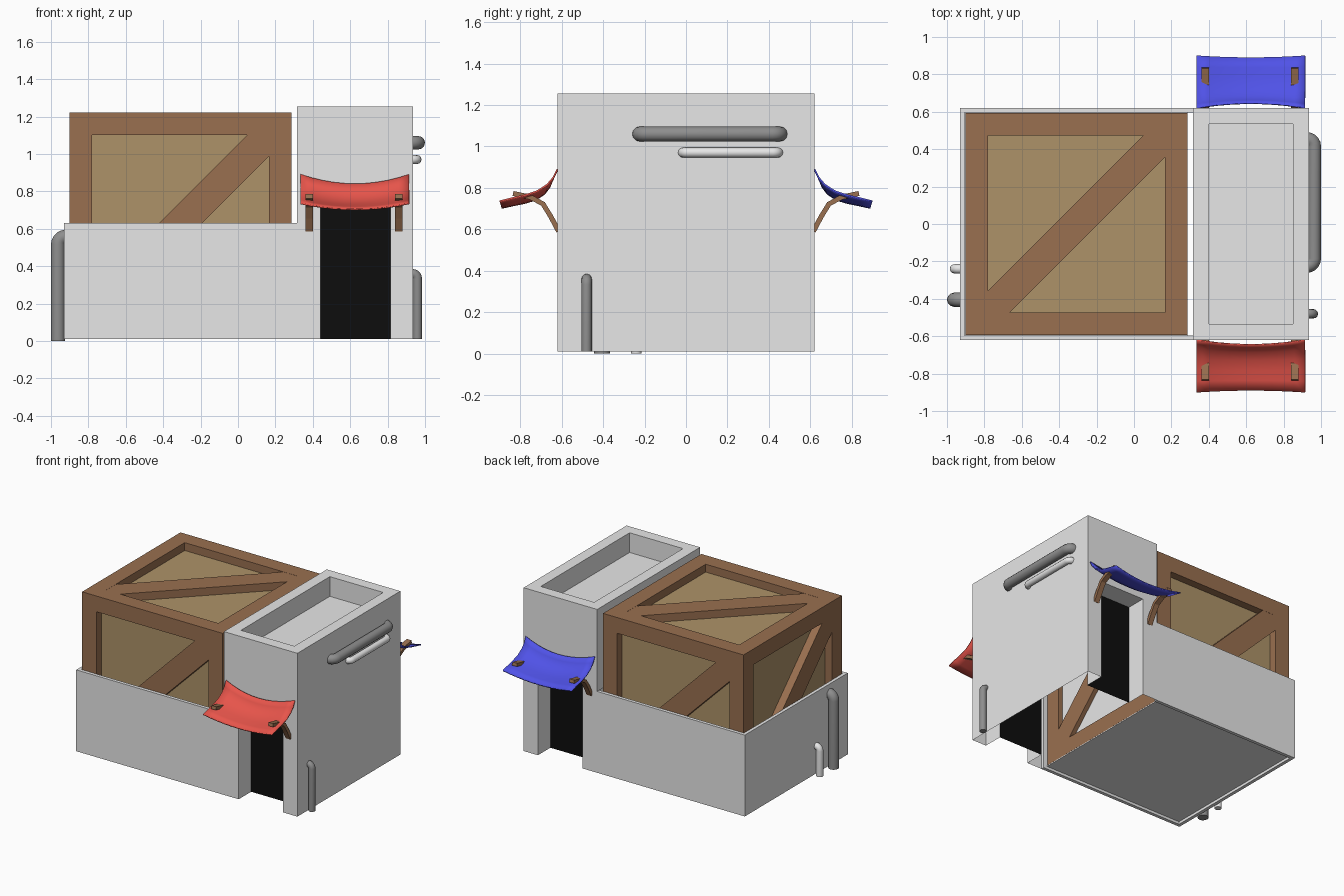
import bpy, bmesh, math
from mathutils import Matrix, Vector

old = bpy.data.objects.get("Cube")
if old:
    bpy.data.objects.remove(old, do_unlink=True)


def material(name, r, g, b):
    m = bpy.data.materials.new(name)
    m.use_nodes = True
    m.diffuse_color = (r, g, b, 1)
    m.node_tree.nodes["Principled BSDF"].inputs["Base Color"].default_value = (r, g, b, 1)
    return m


PLASTER = material("light_grey", 0.8, 0.8, 0.8)
METAL = material("dark_grey", 0.27, 0.27, 0.27)
BLACK = material("black", 0.004, 0.004, 0.004)
TIMBER = material("brown_wood", 0.32, 0.16, 0.08)
BOARD = material("tan_wood", 0.42, 0.29, 0.14)
RED = material("red_cloth", 0.8, 0.09, 0.07)
BLUE = material("blue_cloth", 0.08, 0.085, 0.8)


def finish(name, bm, *mats):
    bmesh.ops.recalc_face_normals(bm, faces=bm.faces)
    me = bpy.data.meshes.new(name)
    bm.to_mesh(me)
    bm.free()
    for m in mats:
        me.materials.append(m)
    ob = bpy.data.objects.new(name, me)
    bpy.context.collection.objects.link(ob)
    return ob


def add_box(bm, lo, hi, matrix=Matrix()):
    lo, hi = Vector(lo), Vector(hi)
    fit = Matrix.Translation((lo + hi) / 2) @ Matrix.Diagonal((*(hi - lo), 1))
    bmesh.ops.create_cube(bm, size=1, matrix=matrix @ fit)


def add_face(bm, pts):
    return bm.faces.new([bm.verts.new(p) for p in pts])


X0, X1, Y, Z0, Z1 = 0.315, 0.935, 0.62, 0.01, 1.255
LEFT, LOW = -0.93, 0.63
DEEP = 0.15

# Tower: open-bottomed shell with a sunken roof and two door niches
bm = bmesh.new()
roof = add_face(bm, [(X0, -Y, Z1), (X1, -Y, Z1), (X1, Y, Z1), (X0, Y, Z1)])
bm.normal_update()
bmesh.ops.inset_individual(bm, faces=[roof], thickness=0.12)
bmesh.ops.inset_individual(bm, faces=[roof], thickness=0.0005, depth=-DEEP)
for x, z in ((X0, LOW), (X1, Z0)):
    add_face(bm, [(x, -Y, z), (x, Y, z), (x, Y, Z1), (x, -Y, Z1)])
arch = [(0.44, Z0), (0.44, 0.77), (0.815, 0.77), (0.815, Z0)]
outline = [(X0, Z0)] + arch + [(X1, Z0), (X1, Z1), (X0, Z1)]
for s in (-1, 1):
    front, back = s * Y, s * (Y - DEEP)
    add_face(bm, [(x, front, z) for x, z in outline])
    for (xa, za), (xb, zb) in zip(arch, arch[1:]):
        add_face(bm, [(xa, front, za), (xb, front, zb), (xb, back, zb), (xa, back, za)])
    add_face(bm, [(x, back, z) for x, z in arch]).material_index = 1
bmesh.ops.remove_doubles(bm, verts=bm.verts, dist=0.0001)
finish("tower", bm, PLASTER, BLACK)

# Low walls around the crate, with a raised floor
T = 0.025
bm = bmesh.new()
add_box(bm, (LEFT, -Y, Z0), (LEFT + T, Y, LOW))
for s in (-1, 1):
    add_box(bm, (LEFT + T, s * (Y - T / 2) - T / 2, Z0), (X0, s * (Y - T / 2) + T / 2, LOW))
add_box(bm, (LEFT + T, T - Y, 0.03), (0.285, Y - T, 0.037))
add_box(bm, (0.24, -0.5, 0.1), (0.25, 0.5, 1.1))
finish("low_walls", bm, PLASTER)

# Crate: boards inside a timber frame with one diagonal brace per face
H, BEAM, SUNK = 0.5925, 0.12, 0.06
centre = Matrix.Translation((-0.3075, 0, 0.63))
bm = bmesh.new()
add_box(bm, [SUNK - H] * 3, [H - SUNK] * 3, centre)
finish("crate_boards", bm, BOARD)

bm = bmesh.new()
I = H - BEAM
for s in (-1, 1):
    for t in (-1, 1):
        for axis in range(3):
            reach = (H, I, I)[axis]
            lo, hi = [0] * 3, [0] * 3
            lo[axis], hi[axis] = -reach, reach
            for k, sign in zip([a for a in range(3) if a != axis], (s, t)):
                lo[k], hi[k] = sorted((sign * I, sign * H))
            add_box(bm, lo, hi, centre)
half = I * math.sqrt(2) + 0.084
turns = [Matrix()] + [Matrix.Rotation(i * math.pi / 2, 4, 'Z') @ Matrix.Rotation(math.pi / 2, 4, 'X')
                      for i in range(4)]
for turn in turns:
    add_box(bm, (-half, -0.0815, H - SUNK - 0.01), (half, 0.0815, H - 0.001),
            centre @ turn @ Matrix.Rotation(math.pi / 4, 4, 'Z'))
finish("crate_frame", bm, TIMBER)


# Pipes: round tubes whose corners are rounded
def pipe(name, pts, radius, bend, mat):
    pts = [Vector(p) for p in pts]
    path = [pts[0]]
    for a, b, c in zip(pts, pts[1:], pts[2:]):
        start = b + (a - b).normalized() * bend
        end = b + (c - b).normalized() * bend
        hub = start + end - b
        for i in range(6):
            ang = i / 5 * math.pi / 2
            path.append(hub + (start - hub) * math.cos(ang) + (end - hub) * math.sin(ang))
    path.append(pts[-1])
    cu = bpy.data.curves.new(name, 'CURVE')
    cu.dimensions = '3D'
    cu.bevel_depth = radius
    cu.bevel_resolution = 4
    cu.use_fill_caps = True
    sp = cu.splines.new('POLY')
    sp.points.add(len(path) - 1)
    for p, co in zip(sp.points, path):
        p.co = (*co, 1)
    tmp = bpy.data.objects.new(name + "_path", cu)
    bpy.context.collection.objects.link(tmp)
    me = bpy.data.meshes.new_from_object(tmp.evaluated_get(bpy.context.evaluated_depsgraph_get()))
    bpy.data.objects.remove(tmp, do_unlink=True)
    me.name = name
    me.materials.clear()
    me.materials.append(mat)
    bpy.context.collection.objects.link(bpy.data.objects.new(name, me))


def wall_rail(name, x, ya, yb, z, r, mat):
    pipe(name, [(X1 - 0.02, ya, z), (x, ya, z), (x, yb, z), (X1 - 0.02, yb, z)], r, r * 1.1, mat)


def drain(name, wall, x, y, base, top, r, mat):
    pipe(name, [(x, y, base), (x, y, top), (wall, y, top)], r, r * 1.1, mat)


wall_rail("upper_rail", 0.964, -0.225, 0.455, 1.06, 0.036, METAL)
wall_rail("lower_rail", 0.957, -0.015, 0.445, 0.97, 0.024, PLASTER)
drain("side_drain", 0.92, 0.959, -0.48, Z0, 0.36, 0.025, METAL)
drain("large_drain", LEFT + 0.02, -0.962, -0.405, 0, 0.557, 0.038, METAL)
drain("small_drain", LEFT + 0.02, -0.96, -0.24, 0, 0.22, 0.025, PLASTER)

# Awnings: sagging cloth over two curved brackets
CLOTH = [(0.62, 0.89), (0.64, 0.85), (0.67, 0.815), (0.72, 0.783), (0.78, 0.764), (0.84, 0.75), (0.9, 0.735)]
STRUT = [(0.615, 0.59), (0.652, 0.66), (0.69, 0.722), (0.75, 0.755), (0.835, 0.773)]
MID, WIDE, COLS = 0.625, 0.29, 10
for side, s, mat in (("front", -1, RED), ("back", 1, BLUE)):
    bm = bmesh.new()
    rows = []
    for j, (y, z) in enumerate(CLOTH):
        f = j / (len(CLOTH) - 1)
        row = []
        for i in range(COLS + 1):
            u = 2 * i / COLS - 1
            sag = 1 - u * u
            row.append(bm.verts.new((MID + WIDE * u, s * (y + sag * (0.025 - 0.035 * f)),
                                     z - sag * (0.05 - 0.018 * f))))
        rows.append(row)
    for a, b in zip(rows, rows[1:]):
        for i in range(COLS):
            bm.faces.new((a[i], a[i + 1], b[i + 1], b[i]))
    awning = finish(side + "_awning", bm, mat)
    for p in awning.data.polygons:
        p.use_smooth = True
    solid = awning.modifiers.new("thickness", 'SOLIDIFY')
    solid.thickness = 0.008
    solid.offset = 0

    bm = bmesh.new()
    for x in (0.38, 0.86):
        rings = []
        for j, p in enumerate(STRUT):
            along = Vector(STRUT[min(j + 1, 4)]) - Vector(STRUT[max(j - 1, 0)])
            n = Vector((-along.y, along.x)).normalized() * 0.012
            rings.append([bm.verts.new((x + dx, s * (p[0] + k * n.x), p[1] + k * n.y))
                          for dx, k in ((-0.02, -1), (0.02, -1), (0.02, 1), (-0.02, 1))])
        for a, b in zip(rings, rings[1:]):
            for i in range(4):
                bm.faces.new((a[i], a[i - 1], b[i - 1], b[i]))
        bm.faces.new(rings[0])
        bm.faces.new(rings[-1])
    finish(side + "_awning_brackets", bm, TIMBER)
